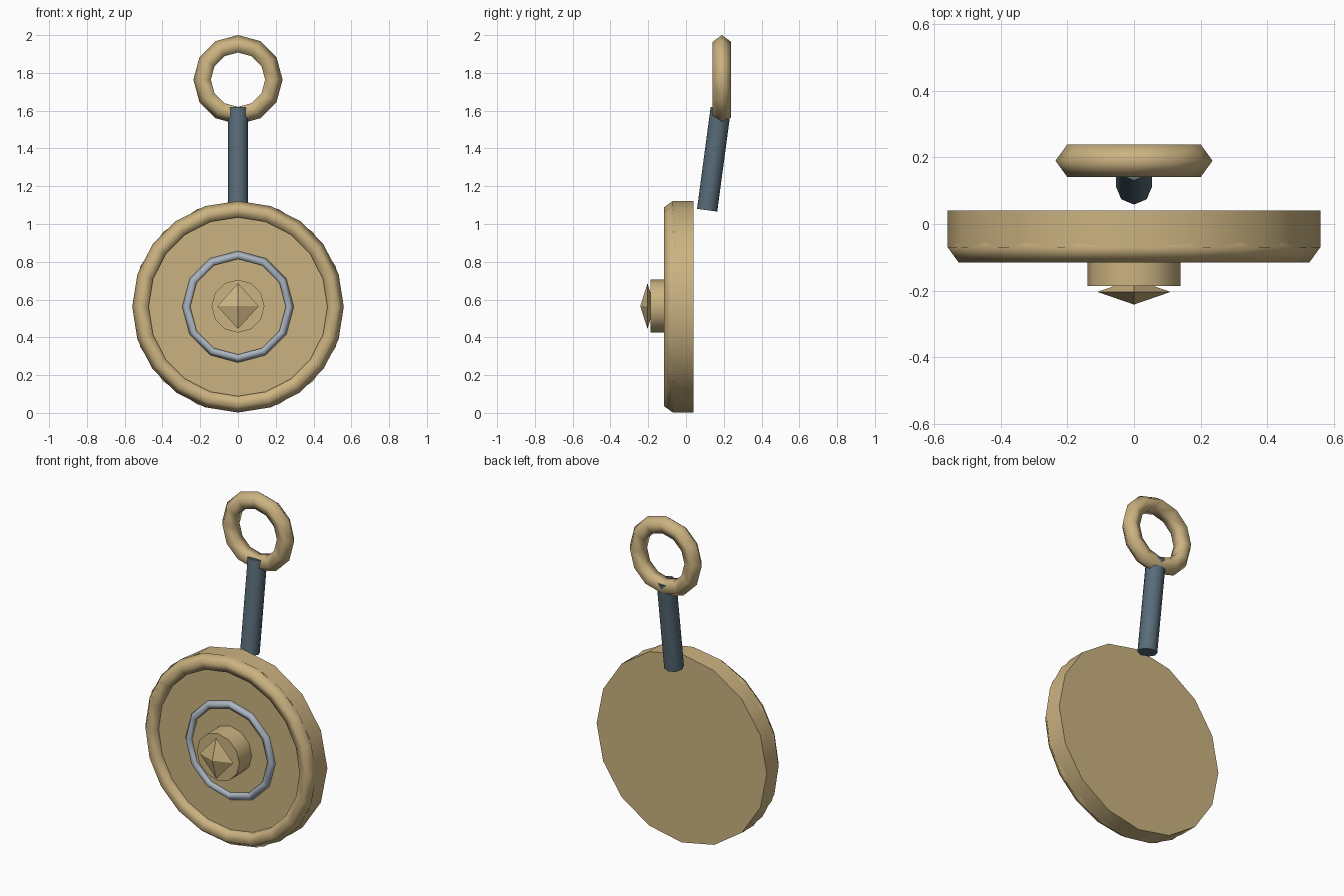
import bpy
import bmesh
import math

if "Cube" in bpy.data.objects:
    bpy.data.objects.remove(bpy.data.objects["Cube"])

CZ = 0.562           # height of the disc centre
FACE_Y = -0.07       # front face of the disc
FACING = (math.pi / 2, 0, 0)


def material(name, rgb):
    m = bpy.data.materials.new(name)
    m.diffuse_color = (*rgb, 1)
    m.use_nodes = True
    m.node_tree.nodes["Principled BSDF"].inputs["Base Color"].default_value = m.diffuse_color
    return m


gold = material("pale_gold", (0.60, 0.45, 0.22))
silver = material("silver", (0.40, 0.46, 0.53))
slate = material("slate_blue", (0.098, 0.15, 0.19))


def finish(name, mat, smooth_angle=None):
    ob = bpy.context.object
    ob.name = name
    ob.data.materials.append(mat)
    if smooth_angle:
        bpy.ops.object.shade_smooth_by_angle(angle=math.radians(smooth_angle))
    return ob


def cylinder(name, mat, sides, radius, depth, loc, rot=FACING):
    bpy.ops.mesh.primitive_cylinder_add(vertices=sides, radius=radius, depth=depth,
                                        location=loc, rotation=rot)
    return finish(name, mat, 50)


def ring(name, mat, sides, major, minor, y, z):
    # five-sided tube, fully smooth
    bpy.ops.mesh.primitive_torus_add(major_segments=sides, minor_segments=5,
                                     major_radius=major, minor_radius=minor,
                                     location=(0, y, z), rotation=FACING)
    return finish(name, mat, 180)


# Main disc with raised rim and inner ring
cylinder("disc", gold, 16, 0.56, 0.04 - FACE_Y, (0, (0.04 + FACE_Y) / 2, CZ))
ring("rim", gold, 20, 0.512, 0.048, FACE_Y, CZ)
ring("inner_ring", silver, 12, 0.272, 0.0235, FACE_Y, CZ)

# Central hub
cylinder("hub", gold, 12, 0.14, 0.13, (0, -0.122, CZ + 0.003))

# Flattened eight-faced stud on the hub
bpy.ops.mesh.primitive_cone_add(vertices=4, radius1=1, radius2=0, depth=1,
                                location=(0, -0.204, CZ + 0.003))
stud = finish("stud", gold)
bm = bmesh.new()
pts = [bm.verts.new(p) for p in ((0.11, 0, 0), (0, 0, 0.121), (-0.11, 0, 0), (0, 0, -0.121))]
tips = [bm.verts.new((0, s * 0.038, 0)) for s in (-1, 1)]
for i in range(4):
    for tip in tips:
        bm.faces.new((pts[i], pts[(i + 1) % 4], tip))
bmesh.ops.recalc_face_normals(bm, faces=bm.faces)
bm.to_mesh(stud.data)
bm.free()

# Leaning rod behind the disc
y0, z0, y1, z1 = 0.112, 1.073, 0.184, 1.612
cylinder("rod", slate, 8, 0.054, math.hypot(y1 - y0, z1 - z0),
         (0, (y0 + y1) / 2, (z0 + z1) / 2), (-math.atan2(y1 - y0, z1 - z0), 0, 0))

# Hanging ring at the top
ring("hanging_ring", gold, 12, 0.185, 0.051, 0.19, 1.764)
